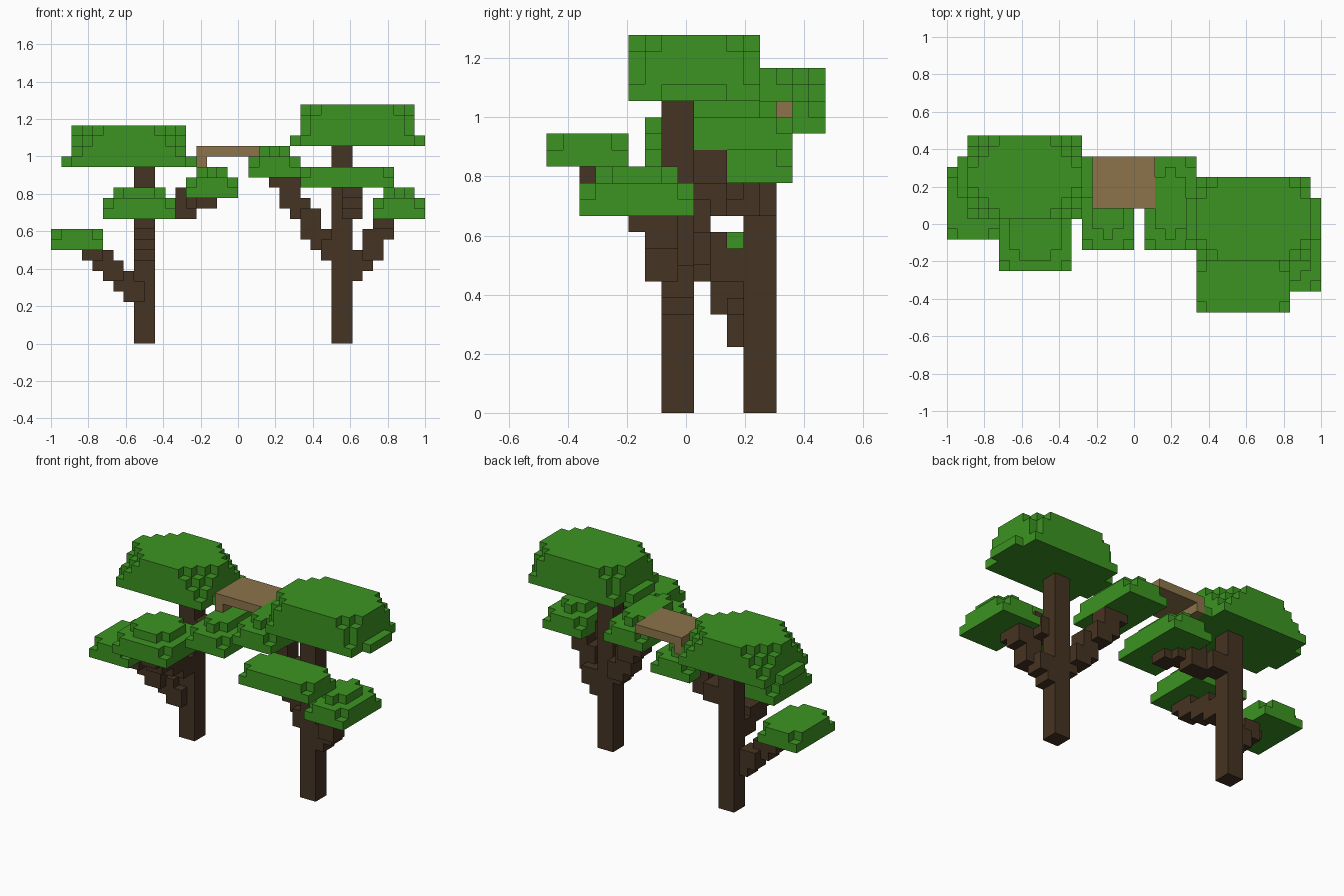
import bpy
import bmesh

cube = bpy.data.objects.get("Cube")
if cube:
    bpy.data.objects.remove(cube, do_unlink=True)

U = 1 / 18  # edge of one block
Y_MID = 8.5


def material(name, rgb):
    m = bpy.data.materials.new(name)
    m.use_nodes = True
    col = (*rgb, 1)
    m.diffuse_color = col
    bsdf = m.node_tree.nodes["Principled BSDF"]
    bsdf.inputs["Base Color"].default_value = col
    bsdf.inputs["Roughness"].default_value = 1.0
    return m


LEAF = material("leaf green", (0.045, 0.296, 0.016))
BARK = material("dark bark", (0.0595, 0.0331, 0.016))
PLANK = material("plank tan", (0.262, 0.174, 0.0704))


def box(x0, x1, y0, y1, z0, z1, cut=0):
    """Cells of a box whose four upright corners are stepped by cut."""
    return {(x, y, z)
            for x in range(x0, x1) for y in range(y0, y1) for z in range(z0, z1)
            if min(x - x0, x1 - 1 - x) + min(y - y0, y1 - 1 - y) >= cut}


# The four corners of a cell face for each outward direction
FACES = {
    (1, 0, 0): ((1, 0, 0), (1, 1, 0), (1, 1, 1), (1, 0, 1)),
    (-1, 0, 0): ((0, 0, 0), (0, 0, 1), (0, 1, 1), (0, 1, 0)),
    (0, 1, 0): ((0, 1, 0), (0, 1, 1), (1, 1, 1), (1, 1, 0)),
    (0, -1, 0): ((0, 0, 0), (1, 0, 0), (1, 0, 1), (0, 0, 1)),
    (0, 0, 1): ((0, 0, 1), (1, 0, 1), (1, 1, 1), (0, 1, 1)),
    (0, 0, -1): ((0, 0, 0), (0, 1, 0), (1, 1, 0), (1, 0, 0)),
}


def part(name, cells, mat):
    """Skin a set of cells with its outer faces only."""
    bm = bmesh.new()
    for c in sorted(cells):
        for d, corners in FACES.items():
            if tuple(a + b for a, b in zip(c, d)) in cells:
                continue
            pts = [[a + b for a, b in zip(c, k)] for k in corners]
            bm.faces.new([bm.verts.new((x * U, (y - Y_MID) * U, z * U))
                          for x, y, z in pts])
    bmesh.ops.remove_doubles(bm, verts=bm.verts, dist=U / 100)
    bmesh.ops.dissolve_limit(bm, angle_limit=0.01, verts=bm.verts, edges=bm.edges)
    me = bpy.data.meshes.new(name)
    bm.to_mesh(me)
    bm.free()
    me.materials.append(mat)
    bpy.context.collection.objects.link(bpy.data.objects.new(name, me))


def crown(name, x0, y0, z0, cuts):
    """Large 11 x 8 crown with stepped corners and a low lip on both sides."""
    cells = box(x0 - 1, x0 + 12, y0 + 2, y0 + 6, z0, z0 + 1)
    for i, c in enumerate(cuts):
        cells |= box(x0, x0 + 11, y0, y0 + 8, z0 + i, z0 + i + 1, c)
    part(name, cells, LEAF)


def leaf_pad(name, x0, x1, y0, y1, z0, cap=True):
    """Flat leaf pad of two layers with an optional smaller cap."""
    cells = box(x0, x1, y0, y1, z0, z0 + 1) | box(x0, x1, y0, y1, z0 + 1, z0 + 2, 1)
    if cap:
        cells |= box(x0 + 1, x1 - 1, y0 + 1, y1 - 1, z0 + 2, z0 + 3, 1)
    part(name, cells, LEAF)


def branch(name, steps):
    """Stepped branch: blocks two wide and deep, given as x, y, z, height."""
    cells = set()
    for x, y, z, h in steps:
        cells |= box(x, x + 2, y, y + 2, z, z + h)
    part(name, cells, BARK)


# Trunks
part("right_trunk", box(-10, -8, 12, 14, 0, 17), BARK)
part("left_trunk", box(9, 11, 7, 9, 0, 19), BARK)

# Right tree branches
branch("right_outer_branch", [(-11, 11, 4, 2), (-12, 11, 5, 2), (-13, 10, 6, 2),
                              (-14, 10, 7, 2), (-15, 9, 8, 1)])
branch("right_front_branch", [(-10, 10, 8, 2), (-10, 9, 9, 2), (-10, 8, 9, 2),
                              (-10, 6, 10, 2), (-10, 5, 11, 1)])
branch("right_inner_branch", [(-8, 12, 12, 2), (-7, 11, 12, 2), (-6, 11, 12, 3),
                              (-5, 10, 13, 1), (-4, 9, 13, 1)])

# Left tree branches
branch("left_outer_branch", [(10, 7, 6, 2), (11, 7, 7, 2), (12, 6, 8, 2),
                             (12, 6, 9, 2), (13, 6, 10, 2), (13, 5, 11, 1)])
branch("left_front_branch", [(10, 6, 12, 2), (10, 5, 13, 2), (10, 4, 13, 2),
                             (10, 2, 14, 1)])
branch("left_inner_branch", [(8, 7, 8, 2), (7, 8, 9, 2), (6, 8, 10, 3),
                             (5, 9, 12, 2), (4, 9, 13, 3), (3, 9, 15, 1)])

# Crowns on top of the trunks
crown("right_crown", -16, 9, 17, (0, 1, 2, 3))
crown("left_crown", 6, 5, 19, (0, 1, 1, 2))

# Leaf pads on the branches
leaf_pad("right_outer_leaves", -18, -13, 7, 14, 9, cap=False)
leaf_pad("right_front_leaves", -13, -6, 4, 11, 12)
leaf_pad("right_inner_leaves", -5, 0, 6, 15, 14)
leaf_pad("left_inner_leaves", 1, 6, 6, 15, 16)
leaf_pad("left_front_leaves", 6, 15, 0, 5, 15, cap=False)
leaf_pad("left_outer_leaves", 13, 18, 2, 9, 12)

# Plank bridge between the trees, with a step down beside the right crown
part("bridge", box(-4, 2, 10, 15, 18, 19) | box(-4, -3, 10, 15, 17, 18), PLANK)
